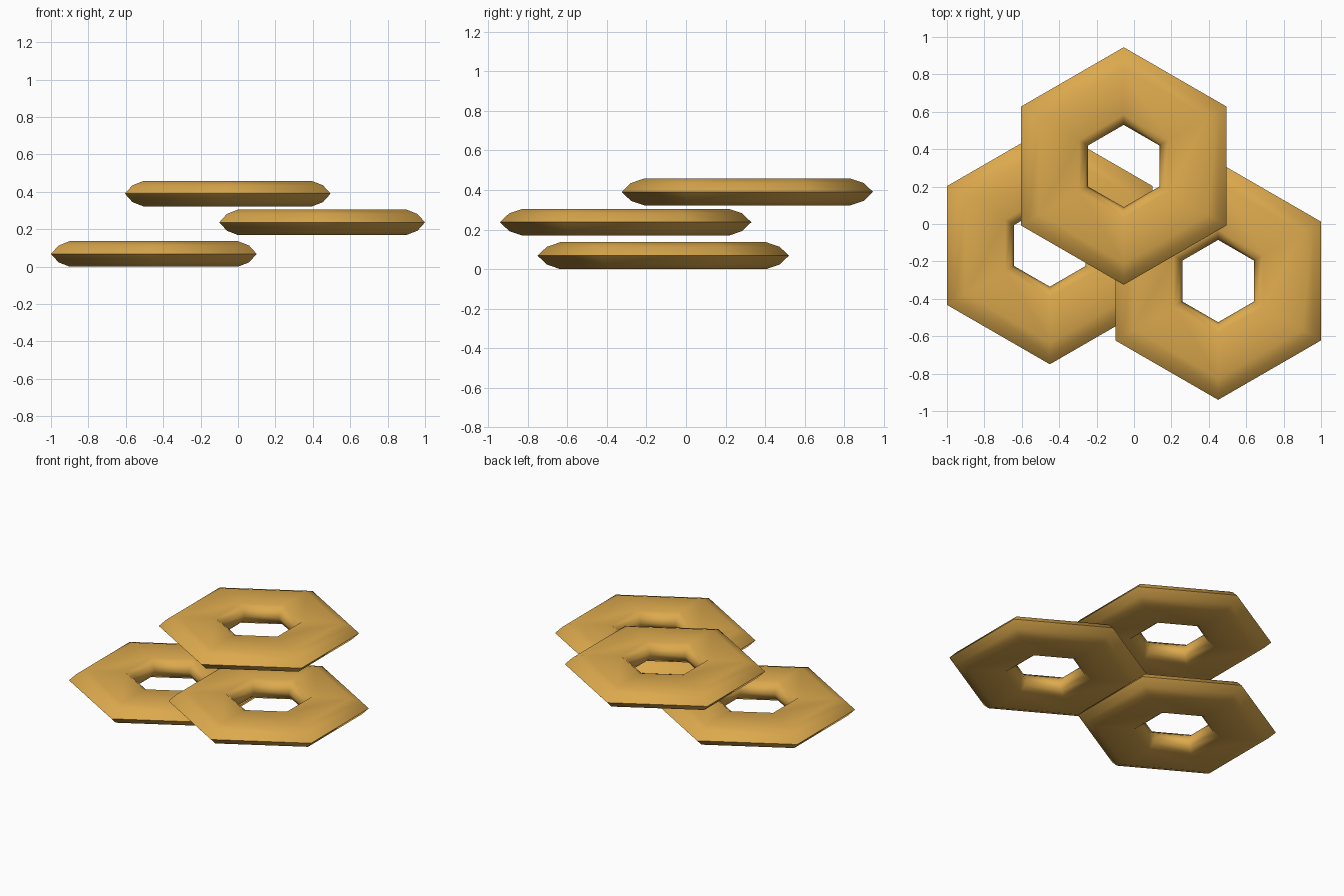
import bpy, bmesh, math

if "Cube" in bpy.data.objects:
    bpy.data.objects.remove(bpy.data.objects["Cube"])

gold = bpy.data.materials.new("honey_gold")
gold.diffuse_color = (0.72, 0.40, 0.075, 1)
gold.use_nodes = True
gold.node_tree.nodes["Principled BSDF"].inputs["Base Color"].default_value = gold.diffuse_color

# Ring cross-section: (corner radius, height from the middle plane)
UPPER = [(0.22, 0.0), (0.236, 0.04), (0.275, 0.068),
         (0.52, 0.068), (0.588, 0.045), (0.635, 0.0)]
PROFILE = UPPER + [(r, -z) for r, z in UPPER[-2:0:-1]]


def hex_ring(name, centre):
    bm = bmesh.new()
    # Six copies of the profile, one at each corner, points up along y
    loops = []
    for i in range(6):
        a = math.radians(30 + 60 * i)
        loops.append([bm.verts.new((r * math.cos(a), r * math.sin(a), z))
                      for r, z in PROFILE])
    n = len(PROFILE)
    for i in range(6):
        a, b = loops[i], loops[(i + 1) % 6]
        for j in range(n):
            k = (j + 1) % n
            bm.faces.new((a[j], b[j], b[k], a[k]))
    bmesh.ops.recalc_face_normals(bm, faces=bm.faces)
    mesh = bpy.data.meshes.new(name)
    bm.to_mesh(mesh)
    bm.free()
    mesh.materials.append(gold)
    ob = bpy.data.objects.new(name, mesh)
    ob.location = centre
    bpy.context.collection.objects.link(ob)
    # Soft bevels, crisp ridge around the middle
    bpy.ops.object.select_all(action='DESELECT')
    ob.select_set(True)
    bpy.context.view_layer.objects.active = ob
    bpy.ops.object.shade_smooth_by_angle(angle=math.radians(60))


# Three overlapping rings stacked with small gaps
hex_ring("lower_hex_ring", (-0.45, -0.115, 0.068))
hex_ring("middle_hex_ring", (0.45, -0.305, 0.237))
hex_ring("upper_hex_ring", (-0.055, 0.31, 0.39))
